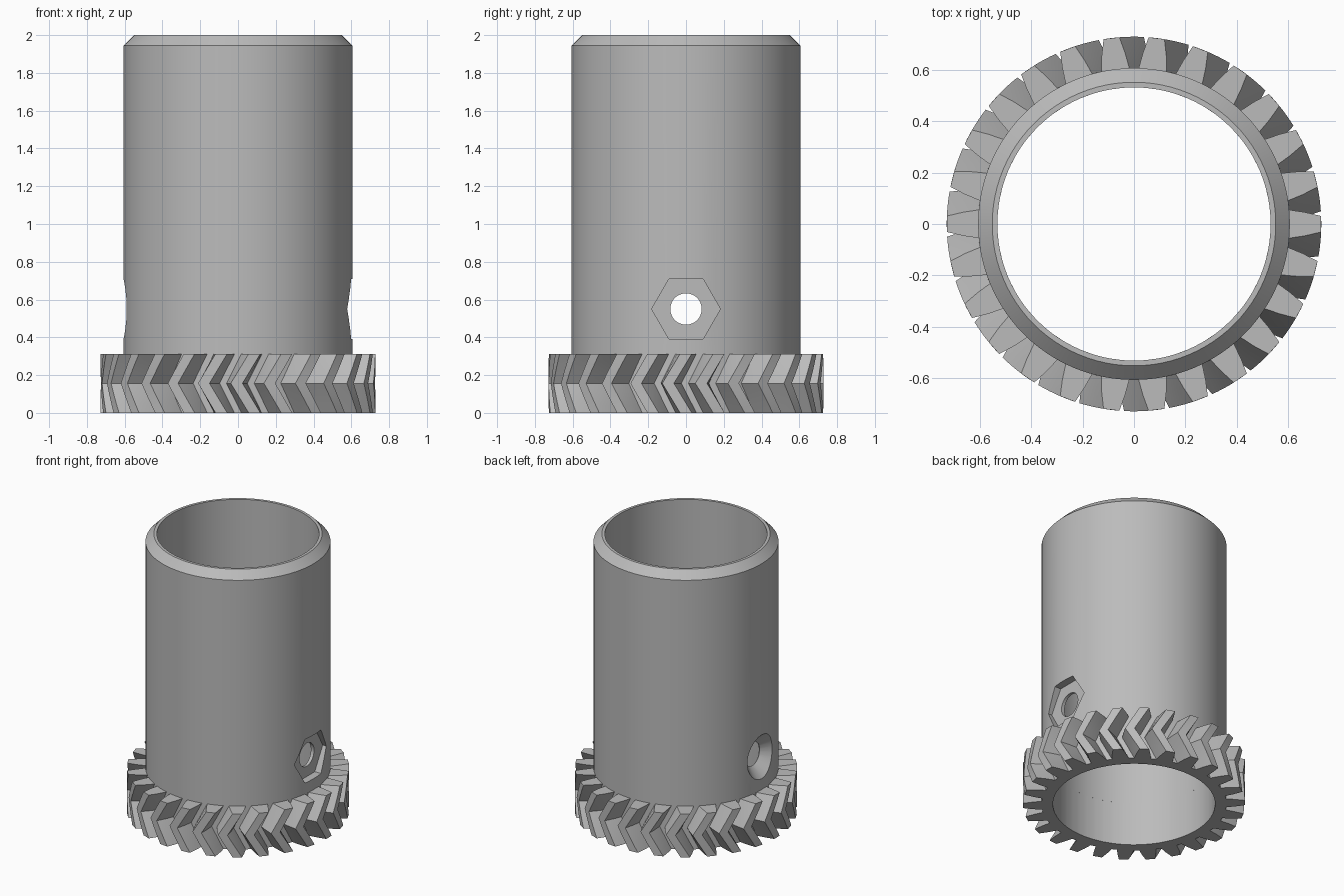
import bpy, bmesh
from math import sin, cos, pi, radians

if "Cube" in bpy.data.objects:
    bpy.data.objects.remove(bpy.data.objects["Cube"], do_unlink=True)

BORE, OUTER, HEIGHT = 0.531, 0.606, 2.0
GEAR_H, TEETH, TWIST = 0.313, 26, radians(7.5)
HOLE_Z = 0.55

grey = bpy.data.materials.new("plain_grey")
grey.use_nodes = True
grey.diffuse_color = (0.5, 0.5, 0.5, 1)
grey.node_tree.nodes["Principled BSDF"].inputs["Base Color"].default_value = grey.diffuse_color


def loft(name, rings, wrap):
    """Bridge rings of equal size; wrap joins last to first, otherwise cap the ends."""
    bm = bmesh.new()
    loops = [[bm.verts.new(p) for p in ring] for ring in rings]
    pairs = list(zip(loops, loops[1:])) + ([(loops[-1], loops[0])] if wrap else [])
    for a, b in pairs:
        for i in range(len(a)):
            j = (i + 1) % len(a)
            bm.faces.new((a[i], a[j], b[j], b[i]))
    if not wrap:
        bm.faces.new(loops[0])
        bm.faces.new(loops[-1])
    bmesh.ops.recalc_face_normals(bm, faces=bm.faces)
    mesh = bpy.data.meshes.new(name)
    bm.to_mesh(mesh)
    bm.free()
    mesh.materials.append(grey)
    obj = bpy.data.objects.new(name, mesh)
    bpy.context.collection.objects.link(obj)
    return obj


def circle_z(r, z, n=96):
    return [(r * cos(2 * pi * i / n), r * sin(2 * pi * i / n), z) for i in range(n)]


def circle_x(r, x, n=48):
    return [(x, r * cos(2 * pi * i / n), HOLE_Z + r * sin(2 * pi * i / n)) for i in range(n)]


def activate(obj):
    bpy.ops.object.select_all(action="DESELECT")
    obj.select_set(True)
    bpy.context.view_layer.objects.active = obj


def cut(obj, cutter):
    cutter.hide_render = True
    mod = obj.modifiers.new("cut", "BOOLEAN")
    mod.operation, mod.solver, mod.object = "DIFFERENCE", "EXACT", cutter
    activate(obj)
    bpy.ops.object.modifier_apply(modifier=mod.name)
    bpy.data.objects.remove(cutter, do_unlink=True)


# Sleeve with a chamfered rim
profile = [(BORE, GEAR_H), (OUTER, GEAR_H), (OUTER, 1.945), (0.551, HEIGHT), (BORE, HEIGHT)]
sleeve = loft("sleeve", [circle_z(r, z) for r, z in profile], True)

# Cross hole, hexagonal nut pocket on +x, countersink on -x
cut(sleeve, loft("cross_hole", [circle_x(0.083, -0.8), circle_x(0.083, 0.8)], False))
cut(sleeve, loft("nut_pocket", [circle_x(0.182, 0.55, 6), circle_x(0.182, 0.8, 6)], False))
cut(sleeve, loft("countersink", [circle_x(0.06, -0.508), circle_x(0.183, -0.631)], False))

# Herringbone gear: tooth outline as radius and half width, mirrored per tooth
half_tooth = [(OUTER, 0.055), (0.665, 0.046), (0.728, 0.031)]
outline = []
for t in range(TEETH):
    mid = 2 * pi * t / TEETH
    outline += [(r, mid - w / r) for r, w in half_tooth]
    outline += [(r, mid + w / r) for r, w in reversed(half_tooth)]


def gear_ring(z, bore=False):
    turn = -TWIST * (1 - abs(2 * z / GEAR_H - 1))
    return [((BORE if bore else r) * cos(a + turn), (BORE if bore else r) * sin(a + turn), z)
            for r, a in outline]


STEPS = 8
rings = [gear_ring(GEAR_H * i / STEPS) for i in range(STEPS + 1)]
gear = loft("herringbone_gear", [gear_ring(0, True)] + rings + [gear_ring(GEAR_H, True)], True)

for obj in (sleeve, gear):
    activate(obj)
    bpy.ops.object.shade_smooth_by_angle(angle=radians(22))
